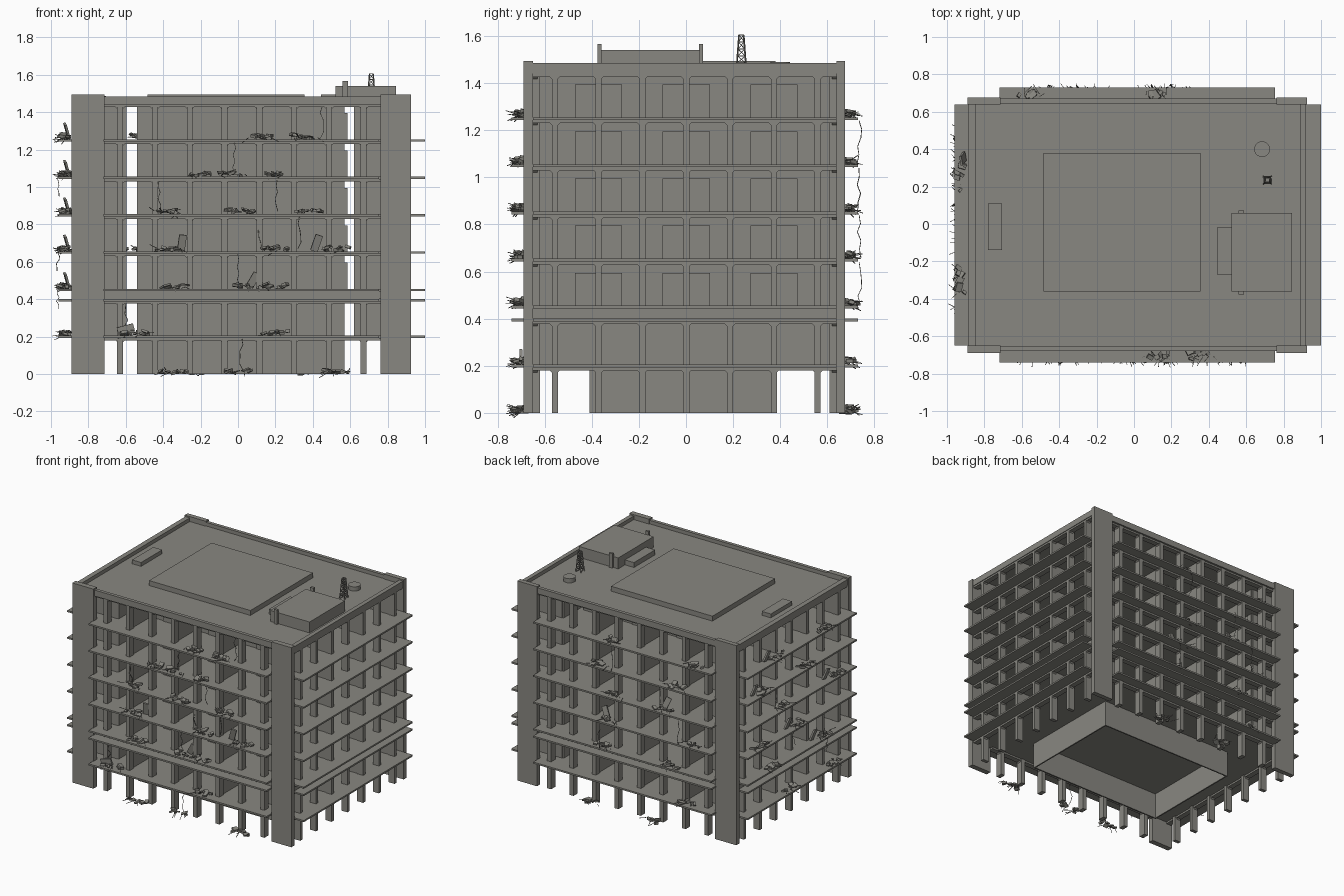
import bpy, bmesh, math, random
from mathutils import Matrix, Vector, Euler

if "Cube" in bpy.data.objects:
    bpy.data.objects.remove(bpy.data.objects["Cube"])

random.seed(7)
mat = bpy.data.materials.new("weathered concrete grey")
mat.diffuse_color = (0.25, 0.245, 0.22, 1)
mat.use_nodes = True
mat.node_tree.nodes["Principled BSDF"].inputs["Base Color"].default_value = mat.diffuse_color


class Part:
    """Collects boxes and bars into one named mesh object."""
    def __init__(self, name):
        self.name, self.bm = name, bmesh.new()

    def box(self, x0, x1, y0, y1, z0, z1):
        m = Matrix.Translation(((x0 + x1) / 2, (y0 + y1) / 2, (z0 + z1) / 2))
        m = m @ Matrix.Diagonal((x1 - x0, y1 - y0, z1 - z0, 1))
        bmesh.ops.create_cube(self.bm, size=1, matrix=m)

    def chunk(self, pos, size, rot):
        m = Matrix.Translation(pos) @ Euler(rot).to_matrix().to_4x4() @ Matrix.Diagonal((*size, 1))
        bmesh.ops.create_cube(self.bm, size=1, matrix=m)

    def bar(self, a, b, w):
        a, b = Vector(a), Vector(b)
        d = b - a
        m = Matrix.Translation((a + b) / 2) @ d.to_track_quat('Z', 'Y').to_matrix().to_4x4()
        bmesh.ops.create_cube(self.bm, size=1, matrix=m @ Matrix.Diagonal((w, w, d.length, 1)))

    def done(self):
        me = bpy.data.meshes.new(self.name)
        self.bm.to_mesh(me)
        self.bm.free()
        me.materials.append(mat)
        ob = bpy.data.objects.new(self.name, me)
        bpy.context.collection.objects.link(ob)
        return ob


FLOORS = [0.205, 0.40, 0.455, 0.655, 0.855, 1.055, 1.255]       # slab tops
STOREYS = [(0, .193), (.205, .39), (.455, .643), (.655, .843),
           (.855, 1.043), (1.055, 1.243), (1.255, 1.44)]
COLX = [-0.63 + 0.186 * i for i in range(8)]
COLY = [-0.557 + 0.186 * i for i in range(7)]
XL, XR, YF, YB = -0.89, 0.925, -0.685, 0.675

# corner piers
p = Part("corner_piers")
for x0, x1 in ((XL, -0.715), (0.762, XR)):
    p.box(x0, x1, YF - .005, YF + .035, 0, 1.495)
    p.box(x0, x1, YB - .035, YB, 0, 1.495)
p.done()

# floor slabs with overhanging ledges
p = Part("floor_slabs")
for z in FLOORS:
    p.box(-0.96, 1.0, -0.65, 0.64, z - .012, z)
    p.box(-0.72, 0.755, -0.74, -0.65, z - .012, z)
    p.box(-0.72, 0.755, 0.64, 0.73, z - .012, z)
p.done()

# beams under the slabs and the mezzanine band
p = Part("edge_beams")
for z0, z1 in [(s[1] - .013, s[1]) for s in STOREYS] + [(.40, .443)]:
    for y in (YF + .02, YB - .06):
        p.box(-0.715, 0.762, y, y + .04, z0, z1)
    for x in (XL + .01, XR - .05):
        p.box(x, x + .04, -0.65, 0.64, z0, z1)
p.done()

# facade columns on all four sides
p = Part("facade_columns")
for z0, z1 in STOREYS:
    for x in COLX:
        for y in (YF + .015, YB - .065):
            p.box(x - .016, x + .016, y, y + .05, z0, z1)
    for y in COLY:
        for x in (XL + .01, XR - .06):
            p.box(x, x + .05, y - .013, y + .013, z0, z1)
p.done()

# small brackets in the upper corners of the openings
p = Part("opening_brackets")
for _, z1 in STOREYS:
    for s in (-1, 1):
        for x in COLX:
            for y in (YF + .04, YB - .04):
                p.chunk((x + s * .016, y, z1 - .013), (.012, .03, .012), (0, math.pi / 4, 0))
        for y in COLY:
            for x in (XL + .03, XR - .03):
                p.chunk((x, y + s * .013, z1 - .013), (.03, .012, .012), (math.pi / 4, 0, 0))
p.done()

# hollow central core, open at the bottom
p = Part("core_walls")
p.box(-0.54, 0.57, -0.41, -0.40, 0, 1.44)
p.box(-0.54, 0.57, 0.36, 0.37, 0, 1.44)
p.box(-0.54, -0.53, -0.40, 0.36, 0, 1.44)
p.box(0.56, 0.57, -0.40, 0.36, 0, 1.44)
p.done()

# room partitions between facade and corridor, side room walls and doors
p = Part("room_partitions")
d = Part("door_panels")
for n, (z0, z1) in enumerate(STOREYS[1:]):
    for x in COLX[1:7:2]:
        p.box(x - .008, x + .008, YF + .06, -0.41, z0, z1)
        p.box(x - .008, x + .008, 0.37, YB - .06, z0, z1)
    for y in COLY[::2]:
        p.box(XL + .05, -0.605, y - .008, y + .008, z0, z1)
        p.box(0.63, XR - .05, y - .008, y + .008, z0, z1)
    for x in (-0.605, 0.62):
        p.box(x, x + .01, -0.56, 0.56, z0, z1)
    if n:
        for y in COLY[1::2]:
            for x in (-0.613, 0.63):
                d.box(x, x + .008, y - .1, y + .1, z0, z0 + .14)
        for x in (COLX[2], COLX[4], COLX[6] + .03):
            for y in (-0.418, 0.37):
                d.box(x - .07, x + .07, y, y + .008, z0, z0 + .14)
p.done()
d.done()

# roof deck and parapet
p = Part("roof_deck")
p.box(XL + .005, XR - .005, YF + .005, YB - .005, 1.44, 1.458)
p.done()
p = Part("roof_parapet")
p.box(-0.715, 0.762, YF + .005, YF + .03, 1.44, 1.485)
p.box(-0.715, 0.762, YB - .03, YB - .005, 1.44, 1.485)
p.box(XL + .005, XL + .042, YF + .035, YB - .035, 1.44, 1.485)
p.box(XR - .037, XR - .005, YF + .035, YB - .035, 1.44, 1.485)
p.done()

# rooftop structures
p = Part("roof_raised_panel")
p.box(-0.485, 0.355, -0.36, 0.38, 1.45, 1.495)
p.done()
p = Part("roof_vent_box")
p.box(-0.78, -0.705, -0.14, 0.11, 1.45, 1.487)
p.done()
p = Part("penthouse")
p.box(0.52, 0.845, -0.36, 0.06, 1.45, 1.54)
p.box(0.445, 0.52, -0.27, -0.02, 1.45, 1.495)
p.done()
p = Part("chimneys")
for y in (-0.367, 0.064):
    p.box(0.56, 0.588, y - .009, y + .009, 1.45, 1.566)
p.done()
p = Part("roof_drum")
bmesh.ops.create_cone(p.bm, cap_ends=True, segments=20, radius1=.042, radius2=.042, depth=.035,
                      matrix=Matrix.Translation((0.685, 0.40, 1.472)))
p.done()

# lattice antenna
p = Part("antenna_mast")
C = [(-1, -1), (1, -1), (1, 1), (-1, 1)]
def mast(i, k):
    r = .021 - .0022 * k
    return (0.713 + C[i % 4][0] * r, 0.235 + C[i % 4][1] * r, 1.455 + .03 * k)
for k in range(5):
    for i in range(4):
        p.bar(mast(i, k), mast(i, k + 1), .005)
        p.bar(mast(i, k + 1), mast(i + 1, k + 1), .004)
        p.bar(mast(i, k), mast(i + 1, k + 1), .003)
p.done()

# rubble piles: broken slabs and bent rods lying along the ledges
rub, rods = Part("rubble_chunks"), Part("exposed_rods")
R = random.uniform
def pile(x, y, z, out, along, lo=0):
    out, along = Vector(out), Vector(along)
    for _ in range(7):
        s = R(.015, .05)
        pos = Vector((x, y, z + R(.006, .025))) + along * R(-.07, .07) + out * R(-.035, .012)
        rub.chunk(pos, (s, s * R(.5, 1), R(.006, .016)), (R(-.4, .4), R(-.4, .4), R(0, 6)))
    for _ in range(6):
        a = Vector((x, y, z + R(.004, .02))) + along * R(-.07, .07) - out * R(0, .02)
        b = a + along * R(-.05, .05) + out * R(.02, .06) + Vector((0, 0, R(-.03, .02)))
        rods.bar(a, b, .003)

front = [(0, (-.35, 0, .53)), (.205, (-.55, .2)), (.455, (.05, -.35, .2)), (.655, (-.37, .2, .53)),
         (.855, (-.38, .02, .38)), (1.055, (.2, -.2, -.03)), (1.255, (.12, .36))]
back = [(0, (.3, -.2)), (.205, (-.5,)), (.455, (-.35, .2)), (.655, (.15, -.55)),
        (.855, (-.3, .1)), (1.055, (-.4, .22)), (1.255, (-.55, .12))]
left = [(.205, (-.4, .1)), (.455, (-.3, .3)), (.655, (0, .45)), (.855, (-.45, .2)),
        (1.055, (.4, -.1)), (1.255, (.25, -.3))]
for z, xs in front:
    for x in xs:
        pile(x, -0.71, z, (0, -1, 0), (1, 0, 0))
for z, xs in back:
    for x in xs:
        pile(x, 0.70, z, (0, 1, 0), (1, 0, 0))
for z, ys in left:
    for y in ys:
        pile(-0.935, y, z, (-1, 0, 0), (0, 1, 0))
# leaning broken panels
for x, y, z, t in ((.42, -.66, .66, .3), (.08, -.66, .46, .5), (-.3, -.66, .66, .1), (-.6, -.70, .2, 1.3),
                   (.2, .66, .66, .4), (-.3, .66, .86, -.4)):
    rub.chunk((x, y, z + .04), (.04, .012, .09), (.2, t, .2))
for z, ys in left[1:]:
    rub.chunk((-.915, ys[0] + .1, z + .045), (.012, .05, .08), (.3, -.3, .1))
rub.done()
rods.done()

# loose cables hanging from the slabs
cu = bpy.data.curves.new("hanging_cables", 'CURVE')
cu.dimensions, cu.bevel_depth, cu.bevel_resolution, cu.resolution_u = '3D', .002, 0, 4
def cable(x, y, z, h):
    sp = cu.splines.new('POLY')
    sp.points.add(5)
    for i, pt in enumerate(sp.points):
        k = .012 if 0 < i else 0
        pt.co = (x + R(-k, k), y + R(-k, k), z - h * i / 5, 1)
for x, z in ((.45, 1.43), (-.02, 1.24), (.21, 1.04), (-.42, 1.04), (.12, .84), (.33, .84), (0, .64), (-.6, .39), (.02, .19)):
    cable(x, -.67, z, .17)
for x, z in ((-.3, 1.04), (.2, .64), (.1, 1.24), (-.45, .84)):
    cable(x, .735, z, .18)
for y, z in ((.1, .65), (-.3, .45), (.3, 1.05)):
    cable(-.965, y, z, .1)
ob = bpy.data.objects.new("hanging_cables", cu)
cu.materials.append(mat)
bpy.context.collection.objects.link(ob)
